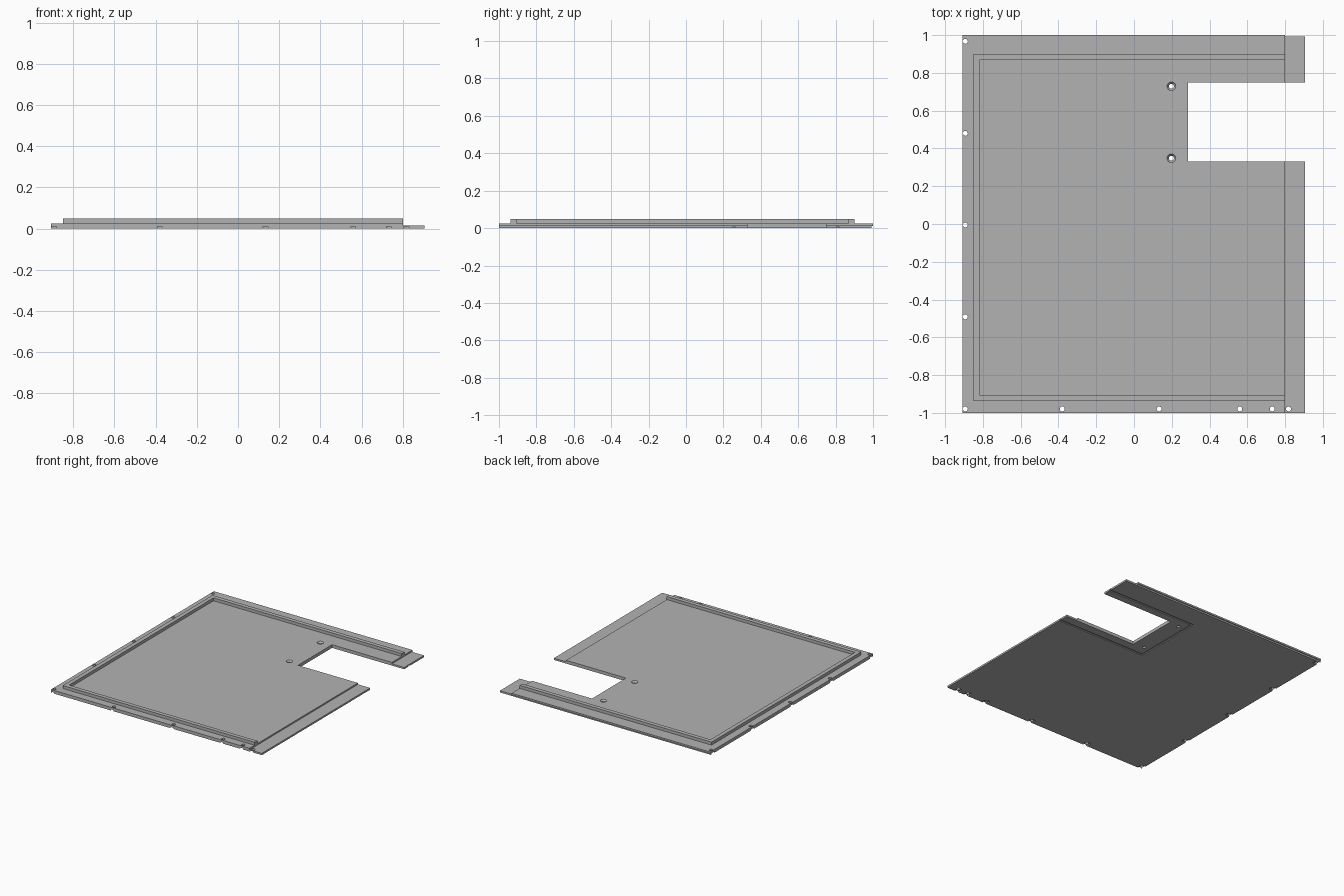
import bpy
import bmesh

cube = bpy.data.objects.get("Cube")
if cube:
    bpy.data.objects.remove(cube, do_unlink=True)

grey = bpy.data.materials.new("plain grey")
grey.use_nodes = True
COLOUR = (0.45, 0.45, 0.45, 1)
grey.diffuse_color = COLOUR
grey.node_tree.nodes["Principled BSDF"].inputs["Base Color"].default_value = COLOUR


def finish(name, bm):
    bmesh.ops.recalc_face_normals(bm, faces=bm.faces)
    mesh = bpy.data.meshes.new(name)
    bm.to_mesh(mesh)
    bm.free()
    mesh.materials.append(grey)
    obj = bpy.data.objects.new(name, mesh)
    bpy.context.collection.objects.link(obj)
    return obj


def slab(name, outline, z0, z1):
    """Extrude a flat outline between two heights."""
    bm = bmesh.new()
    face = bm.faces.new([bm.verts.new((x, y, z0)) for x, y in outline])
    top = bmesh.ops.extrude_face_region(bm, geom=[face])["geom"]
    verts = [v for v in top if isinstance(v, bmesh.types.BMVert)]
    bmesh.ops.translate(bm, verts=verts, vec=(0, 0, z1 - z0))
    return finish(name, bm)


def drills(name, centres, radius, z0, z1, top_radius=None):
    """A set of upright cylinders or cones used as one cutter."""
    bm = bmesh.new()
    for x, y in centres:
        made = bmesh.ops.create_cone(
            bm, cap_ends=True, segments=24, radius1=radius,
            radius2=top_radius or radius, depth=z1 - z0)["verts"]
        bmesh.ops.translate(bm, verts=made, vec=(x, y, (z0 + z1) / 2))
    return finish(name, bm)


def combine(target, tool, operation):
    mod = target.modifiers.new(tool.name, "BOOLEAN")
    mod.operation = operation
    mod.solver = "EXACT"
    mod.object = tool
    bpy.context.view_layer.objects.active = target
    bpy.ops.object.modifier_apply(modifier=mod.name)
    bpy.data.objects.remove(tool, do_unlink=True)


def notched(right, back):
    """Sheet outline with the rectangular cutout in its right side."""
    return [(LEFT, -1), (right, -1), (right, 0.33), (0.285, 0.33),
            (0.285, 0.748), (right, 0.748), (right, back), (LEFT, back)]


def u_shape(x0, x1, y0, y1, width):
    """Three-sided band, open at one end in x; width is the band thickness."""
    return [(x1, y0), (x0, y0), (x0, y1), (x1, y1), (x1, y1 - width),
            (x0 + width, y1 - width), (x0 + width, y0 + width), (x1, y0 + width)]


LEFT = -0.908
STEP = 0.8
TOP = 0.025

# Lower sheet with the thin lip, upper sheet and raised rim
panel = slab("panel", notched(0.905, 0.992), 0, 0.014)
combine(panel, slab("upper_sheet", notched(STEP, 1), 0.012, TOP), "UNION")
rim = u_shape(-0.85, STEP, -0.938, 0.9, 0.032)
combine(panel, slab("rim", rim, 0.02, 0.048), "UNION")

# Groove underneath, running round the cutout
groove = u_shape(0.13, 1, 0.248, 0.82, 0.016)
combine(panel, slab("groove", groove, -0.01, 0.006), "DIFFERENCE")

# Edge fixing holes with counterbores from below
edge_holes = [(-0.893, y) for y in (0.967, 0.48, -0.005, -0.492, -0.979)]
edge_holes += [(x, -0.979) for x in (-0.38, 0.133, 0.56, 0.732, 0.818)]
combine(panel, drills("edge_bores", edge_holes, 0.024, -0.01, 0.009), "DIFFERENCE")
combine(panel, drills("edge_holes", edge_holes, 0.013, -0.02, 0.1), "DIFFERENCE")

# Pair of countersunk holes beside the cutout
screws = [(0.198, 0.348), (0.198, 0.729)]
combine(panel, drills("countersinks", screws, 0.011, 0.01, TOP + 0.001, 0.024), "DIFFERENCE")
combine(panel, drills("screw_holes", screws, 0.013, -0.02, 0.1), "DIFFERENCE")
